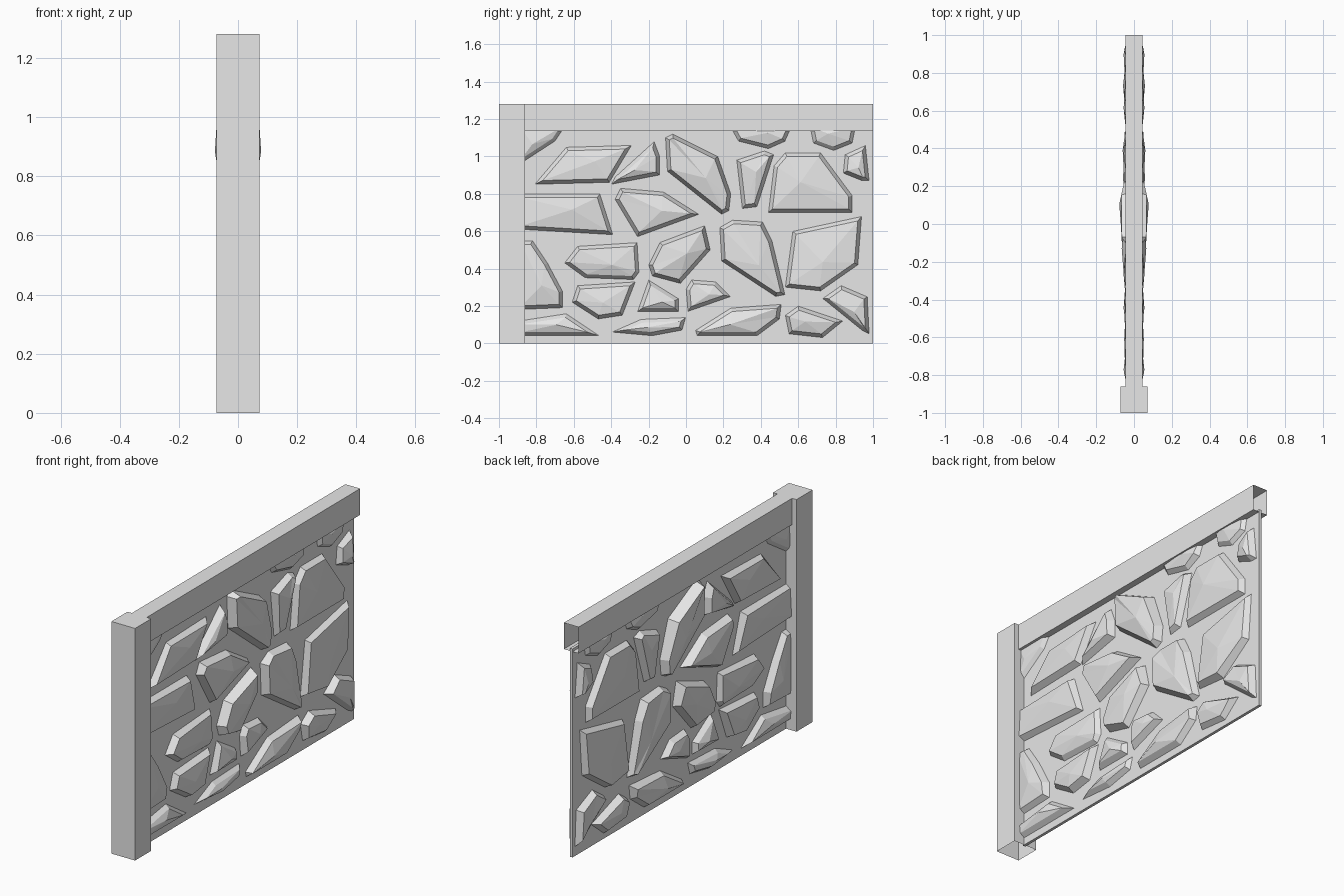
import bpy, bmesh, random
from mathutils import Vector

random.seed(4)
default_cube = bpy.data.objects.get("Cube")
if default_cube:
    bpy.data.objects.remove(default_cube, do_unlink=True)

# Single stone colour
grey = bpy.data.materials.new("light_grey_stone")
grey.use_nodes = True
colour = (0.8, 0.8, 0.8, 1)
grey.diffuse_color = colour
grey.node_tree.nodes["Principled BSDF"].inputs["Base Color"].default_value = colour


def add_object(name, bm):
    mesh = bpy.data.meshes.new(name)
    bm.to_mesh(mesh)
    bm.free()
    mesh.materials.append(grey)
    obj = bpy.data.objects.new(name, mesh)
    bpy.context.collection.objects.link(obj)
    return obj


def block(name, low, high, open_side=None):
    """Box between two corners, optionally without the face on one side."""
    bm = bmesh.new()
    low, high = Vector(low), Vector(high)
    bmesh.ops.create_cube(bm, size=1)
    for v in bm.verts:
        v.co = (low + high) / 2 + v.co * (high - low)
    if open_side:
        bm.normal_update()
        faces = [f for f in bm.faces if f.normal.dot(Vector(open_side)) > 0.9]
        bmesh.ops.delete(bm, geom=faces, context='FACES_ONLY')
    return add_object(name, bm)


def stone(name, height, *outline):
    """Chiselled stone from an outline of (y, z) pairs in hundredths, on both wall faces."""
    bm = bmesh.new()
    pairs = zip(outline[::2], outline[1::2])
    face = bm.faces.new([bm.verts.new((0.006, y / 100, z / 100)) for y, z in pairs])
    face.normal_update()
    if face.normal.x < 0:
        face.normal_flip()
    rim = set(face.verts)
    # Steep sides up to an uneven rim
    bmesh.ops.inset_individual(bm, faces=[face], thickness=0.02, use_even_offset=True)
    for v in face.verts:
        v.co.x = height * random.uniform(0.6, 0.88)
    # Faceted crown with an off-centre peak
    peak = bmesh.ops.poke(bm, faces=[face])["verts"][0]
    corner = random.choice([v for v in bm.verts if v not in rim and v is not peak])
    peak.co = peak.co.lerp(corner.co, 0.25)
    peak.co.x = height
    obj = add_object(name, bm)
    mirror = obj.modifiers.new("both_faces", 'MIRROR')
    mirror.use_axis = (True, False, False)
    mirror.use_mirror_merge = False
    return obj


# Thin wall panel, end post and top beam
block("wall_panel", (-0.008, -0.87, 0), (0.008, 1, 1.15))
block("end_post", (-0.072, -1, 0), (0.072, -0.86, 1.28), open_side=(0, 0, -1))
block("top_beam", (-0.045, -0.87, 1.135), (0.045, 1, 1.28), open_side=(0, 1, 0))

# Stones tucked under the beam
stone("corner_stone", 0.04, -90, 95, -90, 117, -64, 117, -70, 108)
stone("beam_stone_inner", 0.043, 23, 117, 57, 117, 53, 108, 44, 104, 28, 108)
stone("beam_stone_outer", 0.043, 66, 117, 91, 117, 89, 107, 79, 103, 68, 107)

# Upper course
stone("upper_slab", 0.05, -81, 85, -64, 105, -29, 106, -41, 86)
stone("upper_wedge", 0.055, -40, 85, -38, 89, -17, 108, -14, 100, -14, 90)
stone("upper_tall_stone", 0.078, -11, 110, -7, 112, 17, 100, 24, 80, 23, 71, 19, 69, -10, 92)
stone("upper_narrow_stone", 0.055, 27, 98, 42, 103, 47, 101, 38, 73, 30, 72)
stone("upper_large_stone", 0.055, 47, 95, 53, 102, 72, 102, 89, 79, 89, 70, 44, 70)
stone("upper_small_stone", 0.052, 85, 101, 96, 106, 98, 87, 94, 87, 84, 91)

# Middle course
stone("middle_slab", 0.052, -90, 80, -46, 80, -39, 58, -90, 61)
stone("middle_kite_stone", 0.065, -38, 77, -35, 83, -12, 81, 7, 69, -26, 57)
stone("middle_post_stone", 0.055, -90, 55, -82, 55, -74, 43, -66, 28, -66, 19, -90, 18)
stone("middle_long_stone", 0.05, -65, 43, -58, 52, -26, 54, -25, 38, -28, 34, -54, 35)
stone("middle_round_stone", 0.07, -20, 42, -14, 54, 10, 63, 13, 50, -3, 32, -18, 36)
stone("middle_tall_stone", 0.06, 18, 62, 25, 66, 41, 65, 46, 55, 53, 26, 48, 25, 19, 44)
stone("middle_large_stone", 0.058, 53, 30, 57, 60, 94, 68, 92, 42, 72, 28)

# Lower course
stone("lower_wedge", 0.055, -61, 22, -58, 31, -27, 33, -34, 15, -47, 13)
stone("lower_triangle", 0.055, -26, 17, -20, 34, -4, 24, -4, 17)
stone("lower_small_stone", 0.05, 0, 29, 3, 34, 16, 33, 24, 25, 1, 17)
stone("lower_end_stone", 0.055, 73, 24, 83, 31, 97, 25, 98, 5, 94, 7)

# Bottom course
stone("bottom_post_stone", 0.05, -90, 12, -64, 16, -46, 4, -90, 4)
stone("bottom_thin_stone", 0.045, -40, 6, -24, 13, 0, 14, -2, 7, -18, 4)
stone("bottom_long_stone", 0.058, 5, 7, 24, 19, 51, 21, 50, 13, 38, 4, 6, 4)
stone("bottom_end_stone", 0.053, 53, 15, 60, 20, 84, 12, 73, 3, 55, 5)
